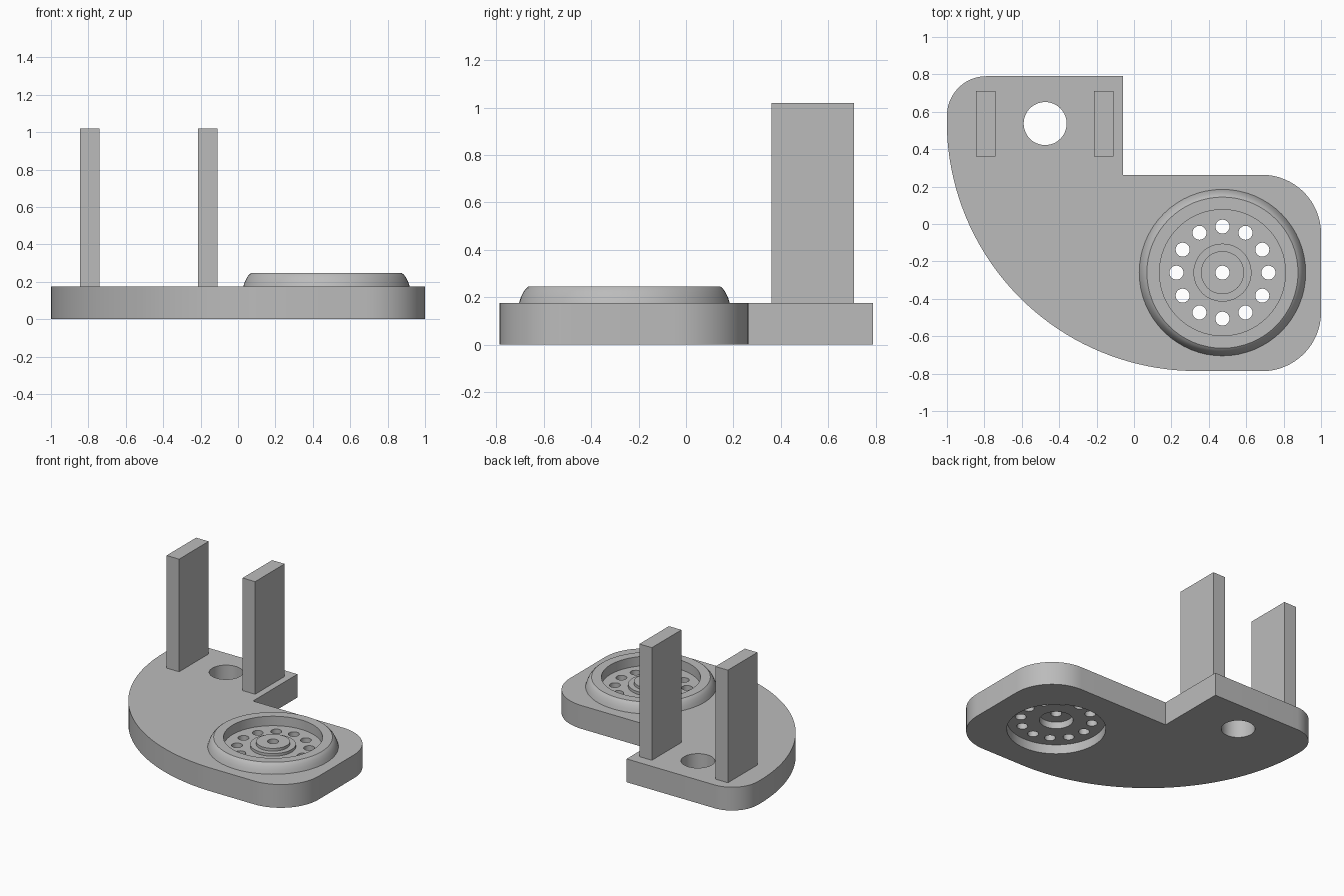
import bpy, bmesh
from math import cos, sin, radians, pi
from mathutils import Matrix, Vector

cube = bpy.data.objects.get("Cube")
if cube:
    bpy.data.objects.remove(cube)

grey = bpy.data.materials.new("plain grey")
grey.use_nodes = True
grey.diffuse_color = (0.5, 0.5, 0.5, 1)
grey.node_tree.nodes["Principled BSDF"].inputs["Base Color"].default_value = (0.5, 0.5, 0.5, 1)


def add_object(name, mesh, smooth=True):
    mesh.materials.clear()
    mesh.materials.append(grey)
    obj = bpy.data.objects.new(name, mesh)
    bpy.context.collection.objects.link(obj)
    if smooth:
        bpy.ops.object.select_all(action='DESELECT')
        obj.select_set(True)
        bpy.context.view_layer.objects.active = obj
        bpy.ops.object.shade_smooth_by_angle(angle=radians(30))
    return obj


def arc(cx, cy, r, start, end, steps):
    angles = [radians(start + (end - start) * i / steps) for i in range(steps + 1)]
    return [(cx + r * cos(a), cy + r * sin(a)) for a in angles]


def circle(cx, cy, r, steps=48):
    return arc(cx, cy, r, 0, 360, steps)[:-1]


def slab(name, loops, z0, z1):
    """Extrude an outline (first loop) with holes (other loops) from z0 to z1."""
    curve = bpy.data.curves.new(name + "_outline", 'CURVE')
    curve.dimensions = '2D'
    curve.fill_mode = 'BOTH'
    curve.extrude = (z1 - z0) / 2
    for loop in loops:
        spline = curve.splines.new('POLY')
        spline.points.add(len(loop) - 1)
        for point, (x, y) in zip(spline.points, loop):
            point.co = (x, y, 0, 1)
        spline.use_cyclic_u = True
    temp = bpy.data.objects.new(name + "_temp", curve)
    bpy.context.collection.objects.link(temp)
    graph = bpy.context.evaluated_depsgraph_get()
    mesh = bpy.data.meshes.new_from_object(temp.evaluated_get(graph))
    bpy.data.objects.remove(temp)
    bpy.data.curves.remove(curve)
    bm = bmesh.new()
    bm.from_mesh(mesh)
    bmesh.ops.remove_doubles(bm, verts=bm.verts, dist=0.0001)
    bmesh.ops.translate(bm, verts=bm.verts, vec=(0, 0, (z0 + z1) / 2))
    bmesh.ops.recalc_face_normals(bm, faces=bm.faces)
    bm.to_mesh(mesh)
    bm.free()
    return add_object(name, mesh)


PLATE_TOP = 0.175
DX, DY = 0.473, -0.26      # dish centre
DISH_R = 0.337

# Base plate with the round hole and the dish opening
outline = [(-0.06, 0.79), (-0.06, 0.263)]
outline += arc(0.685, -0.052, 0.315, 90, 0, 16)
outline += arc(0.685, -0.472, 0.315, 0, -90, 16)
outline += arc(0.335, 0.55, 1.336, -90, -180, 40)
outline += arc(-0.79, 0.58, 0.21, 180, 90, 12)
slab("base_plate", [outline, circle(-0.475, 0.537, 0.115), circle(DX, DY, DISH_R, 64)],
     0, PLATE_TOP)

# Perforated dish floor
holes = [circle(DX + 0.246 * cos(i * pi / 6), DY + 0.246 * sin(i * pi / 6), 0.0375, 24)
         for i in range(12)]
slab("dish_floor", [circle(DX, DY, DISH_R, 64), circle(DX, DY, 0.115)] + holes,
     0.07, PLATE_TOP)

# Stepped hub with a small centre hole, hollow underneath
slab("hub_collar", [circle(DX, DY, 0.155), circle(DX, DY, 0.115)], PLATE_TOP, 0.195)
slab("hub_core", [circle(DX, DY, 0.115), circle(DX, DY, 0.0375, 24)], 0.12, 0.215)

# Raised rim with a rounded outer shoulder
profile = [(DISH_R, PLATE_TOP), (0.445, PLATE_TOP), (0.437, 0.2), (0.425, 0.224),
           (0.414, 0.238), (0.404, 0.246), (DISH_R, 0.246)]
bm = bmesh.new()
verts = [bm.verts.new((DX + r, DY, z)) for r, z in profile]
edges = [bm.edges.new((verts[i], verts[(i + 1) % len(verts)])) for i in range(len(verts))]
bmesh.ops.spin(bm, geom=verts + edges, cent=(DX, DY, 0), axis=(0, 0, 1),
               angle=2 * pi, steps=64, use_duplicate=False)
bmesh.ops.remove_doubles(bm, verts=bm.verts, dist=0.0001)
bmesh.ops.recalc_face_normals(bm, faces=bm.faces)
rim = bpy.data.meshes.new("dish_rim")
bm.to_mesh(rim)
bm.free()
add_object("dish_rim", rim)

# Two upright posts
for name, x in (("right_post", -0.793), ("left_post", -0.162)):
    bm = bmesh.new()
    size = Vector((0.104, 0.35, 1.02 - PLATE_TOP))
    place = Matrix.Translation((x, 0.535, PLATE_TOP + size.z / 2))
    bmesh.ops.create_cube(bm, size=1, matrix=place @ Matrix.Diagonal(size).to_4x4())
    mesh = bpy.data.meshes.new(name)
    bm.to_mesh(mesh)
    bm.free()
    add_object(name, mesh, smooth=False)
